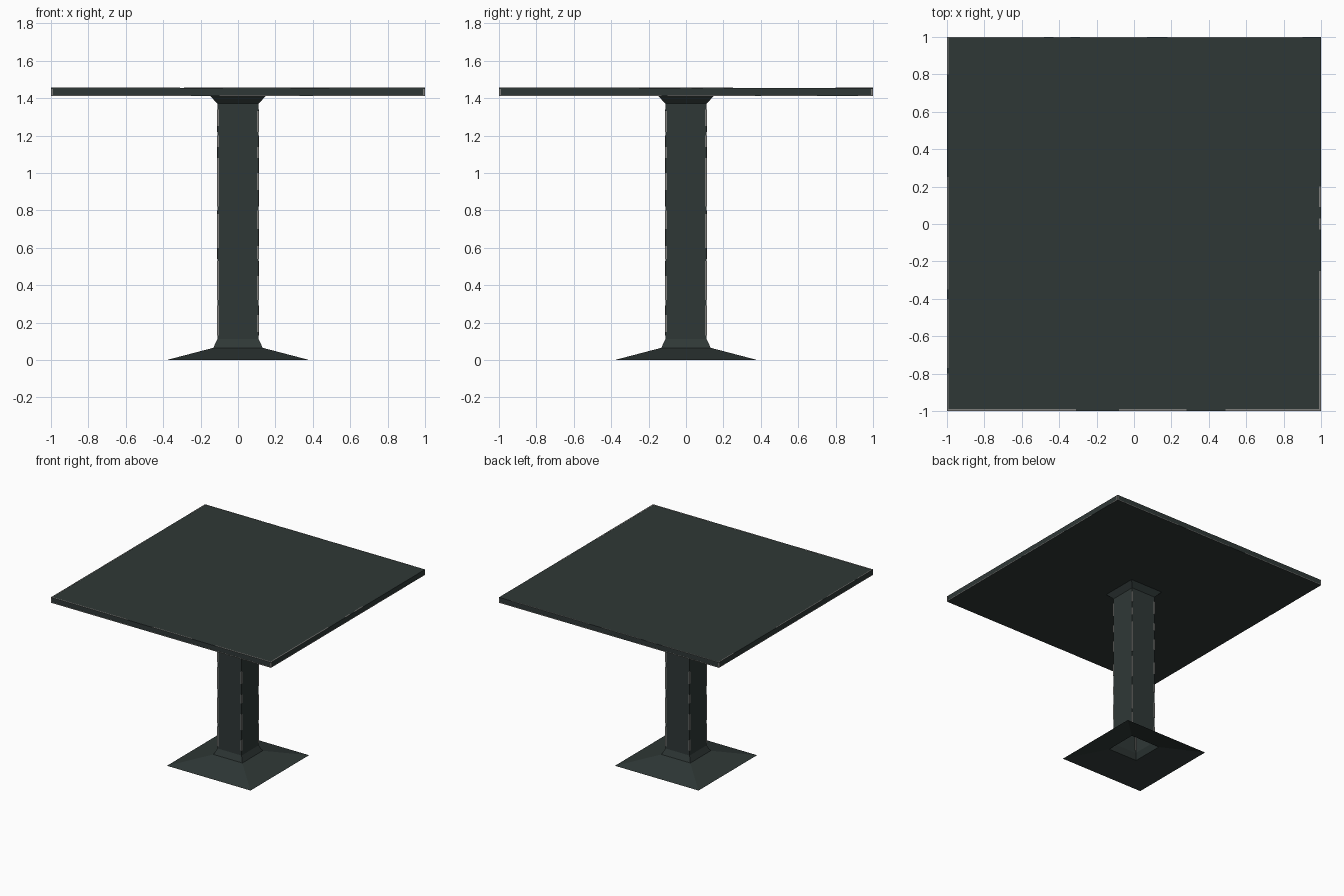
import bpy, bmesh

if "Cube" in bpy.data.objects:
    bpy.data.objects.remove(bpy.data.objects["Cube"])

def material(name, rgb):
    m = bpy.data.materials.new(name)
    m.diffuse_color = (*rgb, 1)
    m.use_nodes = True
    m.node_tree.nodes["Principled BSDF"].inputs["Base Color"].default_value = m.diffuse_color
    return m

PAINT = material("dark green grey paint", (0.028, 0.039, 0.037))
WORN = material("worn bare metal", (0.21, 0.21, 0.20))

def finish(name, bm, mat):
    me = bpy.data.meshes.new(name)
    bm.to_mesh(me)
    bm.free()
    me.materials.append(mat)
    ob = bpy.data.objects.new(name, me)
    bpy.context.collection.objects.link(ob)
    return ob

def add_box(bm, x0, x1, y0, y1, z0, z1):
    r = bmesh.ops.create_cube(bm, size=1)
    for v in r["verts"]:
        v.co = (x1 if v.co.x > 0 else x0, y1 if v.co.y > 0 else y0, z1 if v.co.z > 0 else z0)

def square_loft(name, levels):
    """Open square shell through (half width, height) levels."""
    bm = bmesh.new()
    rings = [[bm.verts.new((sx * h, sy * h, z)) for sx, sy in ((-1, -1), (1, -1), (1, 1), (-1, 1))]
             for h, z in levels]
    for a, b in zip(rings, rings[1:]):
        for i in range(4):
            j = (i + 1) % 4
            bm.faces.new((a[i], a[j], b[j], b[i]))
    return finish(name, bm, PAINT)

B, T, P = 1.411, 1.455, 0.11   # slab bottom, slab top, post half width

# Table top slab
bm = bmesh.new()
add_box(bm, -1, 1, -1, 1, B, T)
finish("table_top", bm, PAINT)

# Hollow pedestal: skirt foot, post, flared collar
square_loft("foot", [(0.38, 0), (0.132, 0.065), (P, 0.112)])
square_loft("post", [(P, 0.112), (P, 1.37)])
square_loft("collar", [(P, 1.37), (0.148, B)])

# Worn rim on the top face
W, E = 0.01, 0.001
bm = bmesh.new()
for a, b in ((-1, -0.31), (-0.08, 0.28), (0.49, 1)):
    add_box(bm, a, b, -1, -1 + W, T - E, T + E)
for a, b in ((-1, -0.48), (-0.43, -0.34), (-0.29, 0.07), (0.18, 0.9)):
    add_box(bm, a, b, 1 - W * 0.6, 1, T - E, T + E)
for a, b in ((-1, -0.8), (-0.77, -0.4), (-0.35, 0.25), (0.8, 1)):
    add_box(bm, -1, -1 + W * 0.8, a, b, T - E, T + E)
for a, b in ((-1, -0.25), (-0.03, 0.03), (0.09, 0.2)):
    add_box(bm, 1 - W, 1, a, b, T - E, T + E)
finish("rim_wear", bm, WORN)

# Worn lower edge and corners of the slab
bm = bmesh.new()
for s in (-1, 1):
    lo, hi = sorted((s * (1 - E), s * (1 + E)))
    for a, b in ((-1, -0.25), (-0.1, 0.33), (0.4, 1)):
        add_box(bm, a, b, lo, hi, B, B + 0.006)
    for a, b in ((-1, -0.13), (-0.1, 0.37), (0.4, 0.7), (0.92, 1)):
        add_box(bm, lo, hi, a, b, B, B + 0.006)
    for t in (-1, 1):
        xs = sorted((s * (1 - W), s * (1 + E)))
        ys = sorted((t * (1 - W), t * (1 + E)))
        add_box(bm, *xs, *ys, B, T - 0.006)
finish("slab_edge_wear", bm, WORN)

# Chipped paint along the post corners
bm = bmesh.new()
left = ((0.13, 0.29), (0.32, 0.53), (0.6, 0.78), (0.82, 1.08), (1.14, 1.2), (1.25, 1.34))
right = ((0.15, 0.24), (0.32, 0.45), (0.54, 0.61), (0.7, 0.8), (0.91, 1.0), (1.08, 1.14), (1.22, 1.33))
for sx in (-1, 1):
    for sy in (-1, 1):
        for a, b in (left if sx * sy > 0 else right):
            xs = sorted((sx * (P - 0.009), sx * (P + E)))
            ys = sorted((sy * (P - 0.009), sy * (P + E)))
            add_box(bm, *xs, *ys, a, b)
finish("post_edge_wear", bm, WORN)
